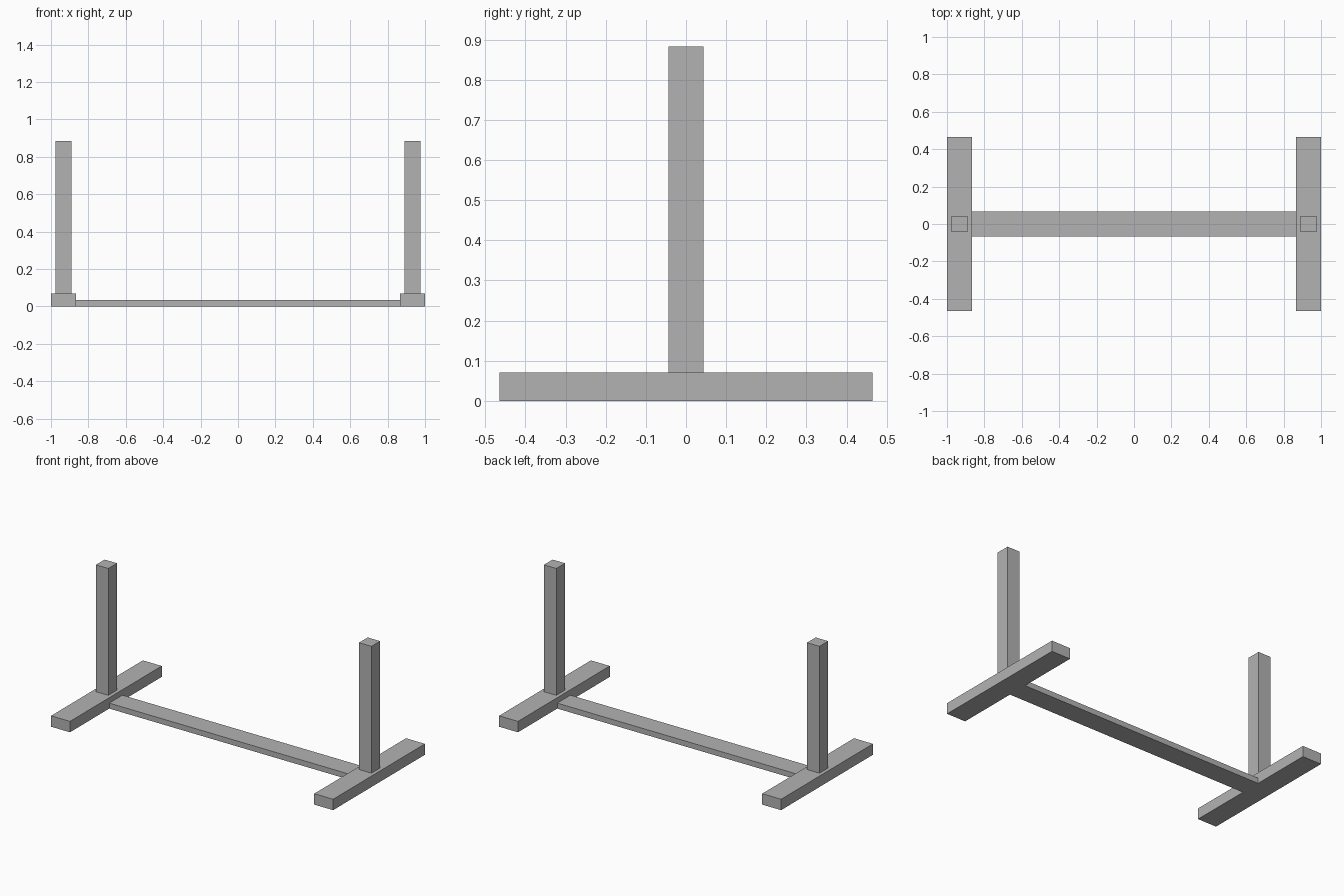
import bpy

# Remove the default cube
cube = bpy.data.objects.get("Cube")
if cube:
    bpy.data.objects.remove(cube, do_unlink=True)

# Single plain grey material
GREY = (0.45, 0.45, 0.45, 1.0)
grey = bpy.data.materials.new("plain_grey")
grey.use_nodes = True
grey.diffuse_color = GREY
grey.node_tree.nodes["Principled BSDF"].inputs["Base Color"].default_value = GREY

FOOT_W, FOOT_L, FOOT_H = 0.134, 0.93, 0.07
POST_W, TOP = 0.088, 0.883
RAIL_H = 0.035
FOOT_X = 1 - FOOT_W / 2


def box(name, size, x, bottom):
    """Add a box of the given size resting at height bottom."""
    bpy.ops.mesh.primitive_cube_add(size=1, location=(x, 0, bottom + size[2] / 2))
    obj = bpy.context.object
    obj.name = name
    obj.scale = size
    bpy.ops.object.transform_apply(location=False, rotation=False, scale=True)
    obj.data.materials.append(grey)


# Feet and upright posts on both sides
for side, sign in (("left", 1), ("right", -1)):
    box(side + "_foot", (FOOT_W, FOOT_L, FOOT_H), sign * FOOT_X, 0)
    box(side + "_post", (POST_W, POST_W, TOP - FOOT_H), sign * FOOT_X, FOOT_H)

# Flat floor rail joining the feet
box("floor_rail", (2 - 2 * FOOT_W, FOOT_W, RAIL_H), 0, 0)
